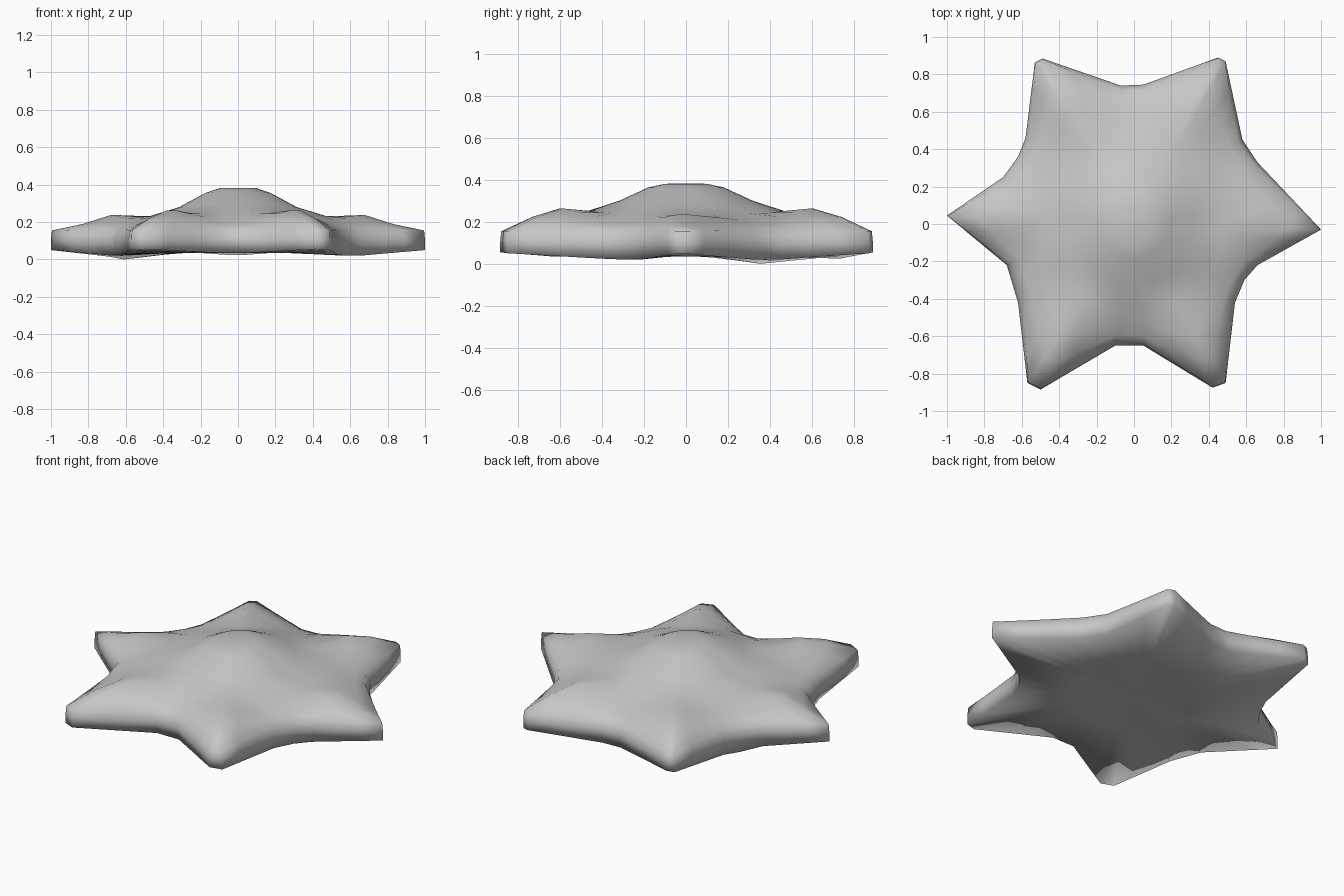
import bpy
import bmesh
from math import hypot
from mathutils import Vector

cube = bpy.data.objects.get("Cube")
if cube:
    bpy.data.objects.remove(cube, do_unlink=True)

grey = bpy.data.materials.new("plain_grey")
grey.use_nodes = True
colour = (0.57, 0.57, 0.57, 1)
grey.diffuse_color = colour
grey.node_tree.nodes["Principled BSDF"].inputs["Base Color"].default_value = colour

# Rim outline, counter-clockwise: x, y, arm weight (1 tip, 0 notch), underside height
OUTLINE = [
    (1, -.03, 1, .05), (.66, .33, 0, .02), (.58, .45, 0, .02),
    (.49, .87, 1, .05), (.45, .89, 1, .055), (.05, .745, 0, .025), (-.07, .74, 0, .025),
    (-.49, .885, 1, .055), (-.53, .865, 1, .05),
    (-.58, .46, 0, .01), (-.62, .36, 0, 0), (-.7, .25, 0, .015),
    (-1, .045, 1, .05), (-.68, -.22, 0, .02), (-.62, -.42, 0, .03),
    (-.57, -.85, 1, .05), (-.5, -.885, 1, .055), (-.1, -.65, 0, .035), (.05, -.65, 0, .035),
    (.42, -.875, 1, .055), (.49, -.85, 1, .05),
    (.54, -.42, 0, .025), (.59, -.3, 0, .02), (.66, -.22, 0, .02),
]


def refine(points):
    """Split the long arm sides so the arms stay rounded."""
    result = []
    for p, q in zip(points, points[1:] + points[:1]):
        result.append(p)
        if hypot(q[0] - p[0], q[1] - p[1]) > .2:
            for t in (.33, .67):
                result.append(tuple(a + (b - a) * t for a, b in zip(p, q)))
    return result


def section(x, y, arm, low):
    """Points from the dome over the shoulder, down the wall and under."""
    reach = hypot(x, y)
    ux, uy = x / reach, y / reach
    long_way = abs(uy)
    start, span = .48, reach - .48
    path = [
        # Dome
        (.1, .381), (.18, .352 + .012 * long_way),
        (.32, .275 + .025 * long_way), (start, .228 + .02 * long_way),
        # Arm shoulder
        (start + span * .38, .208 + (.029 + .03 * long_way) * arm),
        (start + span * .68, .185 + (.002 + .04 * long_way) * arm),
        (start + span * (.9 + .09 * arm), .16 - .005 * arm),
        # Side wall
        (reach, .105), (reach * (.985 + .015 * arm), low),
        # Underside
        (.36, .035),
    ]
    return [Vector((ux * r, uy * r, z)) for r, z in path]


# Six-armed cushion with a shallow hollow underneath
bm = bmesh.new()
top = bm.verts.new((0, 0, .383))
base = bm.verts.new((0, 0, .05))
strips = [[bm.verts.new(v) for v in section(*p)] for p in refine(OUTLINE)]
for a, b in zip(strips, strips[1:] + strips[:1]):
    bm.faces.new((top, a[0], b[0]))
    for i in range(len(a) - 1):
        bm.faces.new((a[i], a[i + 1], b[i + 1], b[i]))
    bm.faces.new((a[-1], base, b[-1]))
bmesh.ops.recalc_face_normals(bm, faces=bm.faces)
for face in bm.faces:
    face.smooth = True

mesh = bpy.data.meshes.new("star_cushion")
bm.to_mesh(mesh)
bm.free()
mesh.materials.append(grey)
cushion = bpy.data.objects.new("star_cushion", mesh)
bpy.context.collection.objects.link(cushion)
